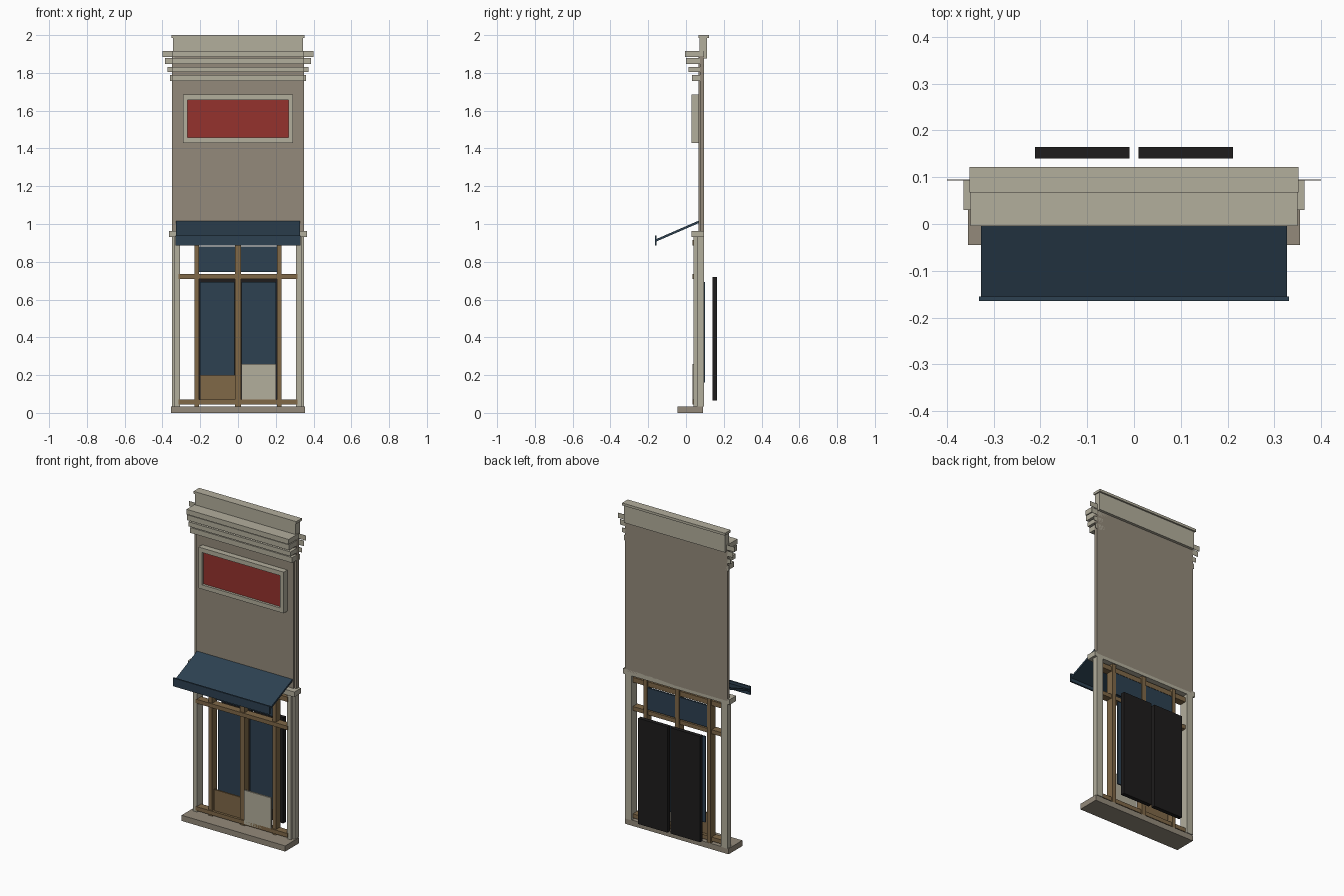
import bpy
import math
from mathutils import Vector

cube = bpy.data.objects.get("Cube")
if cube:
    bpy.data.objects.remove(cube, do_unlink=True)


def material(name, rgb):
    m = bpy.data.materials.new(name)
    m.use_nodes = True
    m.diffuse_color = (*rgb, 1)
    m.node_tree.nodes["Principled BSDF"].inputs["Base Color"].default_value = (*rgb, 1)
    return m


stone = material("pale stone", (.45, .425, .335))
plaster = material("taupe plaster", (.295, .255, .197))
blue = material("slate blue", (.026, .053, .083))
red = material("sign red", (.3, .032, .026))
wood = material("brown wood", (.215, .14, .064))
black = material("black", (.013, .012, .012))


def prism(name, profile, x0, x1, mat):
    """Extrude a (y, z) profile along x."""
    n = len(profile)
    verts = [(x, y, z) for x in (x0, x1) for y, z in profile]
    faces = [tuple(range(n))[::-1], tuple(range(n, 2 * n))]
    faces += [(i, (i + 1) % n, n + (i + 1) % n, n + i) for i in range(n)]
    mesh = bpy.data.meshes.new(name)
    mesh.from_pydata(verts, [], faces)
    mesh.materials.append(mat)
    obj = bpy.data.objects.new(name, mesh)
    bpy.context.collection.objects.link(obj)
    return obj


def box(name, x, y, z, mat):
    (y0, y1), (z0, z1) = y, z
    return prism(name, [(y0, z0), (y1, z0), (y1, z1), (y0, z1)], x[0], x[1], mat)


def pair(name, x, y, z, mat):
    """Mirrored boxes on both sides of x = 0."""
    box("left_" + name, x, y, z, mat)
    box("right_" + name, (-x[1], -x[0]), y, z, mat)


def wide(name, half, y, z, mat):
    return box(name, (-half, half), y, z, mat)


BACK = .095

# Base slab and upper wall
wide("base_slab", .355, (-.045, .09), (0, .035), plaster)
wide("upper_wall", .335, (.066, BACK), (.95, 1.89), plaster)
pair("wall_edge", (.335, .35), (.073, BACK), (.95, 1.89), plaster)

# Stepped cornice with thin end returns on the back plane
steps = [(.40, -.004, 1.885, 1.916), (.387, .001, 1.847, 1.88),
         (.373, .014, 1.804, 1.832), (.36, .031, 1.757, 1.79)]
for i, (half, front, z0, z1) in enumerate(steps):
    wide(f"cornice_step_{i + 1}", .35, (front, BACK), (z0, z1), stone)
    pair(f"cornice_return_{i + 1}", (.35, half), (BACK - .002, BACK), (z0, z1), stone)

# Parapet
wide("parapet", .345, (.072, .112), (1.875, 1.985), stone)
wide("parapet_cap", .352, (.067, .122), (1.985, 2), stone)

# Sign board with raised frame
wide("sign_panel", .27, (.045, .066), (1.45, 1.66), red)
for label, z in (("top", (1.657, 1.685)), ("bottom", (1.43, 1.457))):
    wide(f"sign_frame_{label}", .292, (.03, .066), z, stone)
pair("sign_frame_side", (.268, .292), (.03, .066), (1.457, 1.657), stone)

# Shopfront surround
pair("pilaster", (.308, .335), (.04, BACK), (.035, .93), stone)
pair("pilaster_edge", (.335, .35), (.058, BACK), (.035, .93), stone)
wide("lintel", .365, (.03, BACK), (.93, .962), stone)

# Timber frame
for label, z in (("bottom", (.045, .07)), ("middle", (.71, .735)), ("top", (.885, .915))):
    wide(f"{label}_rail", .315, (.035, .08), z, wood)
pair("door_post", (.206, .231), (.042, .088), (.035, .93), wood)
wide("centre_post", .015, (.042, .088), (.035, .93), wood)

# Glazing and door panels
pair("transom_glass", (.015, .206), (.075, .085), (.745, .88), blue)
pair("door_glass", (.018, .202), (.092, .1), (.16, .692), blue)
box("wooden_kick_panel", (-.2, -.015), (.05, .06), (.07, .2), wood)
box("pale_kick_panel", (.018, .2), (.035, .045), (.05, .26), stone)

# Dark screens behind the doors
pair("rear_screen", (.01, .212), (.14, .165), (.065, .72), black)

# Sloping awning and valance
top, low = Vector((.068, 1.018)), Vector((-.158, .92))
drop = Vector((0, -.013))
prism("awning", [low + drop, top + drop, top, low], -.327, .327, blue)
wide("awning_valance", .331, (-.165, -.155), (.887, .938), blue)
